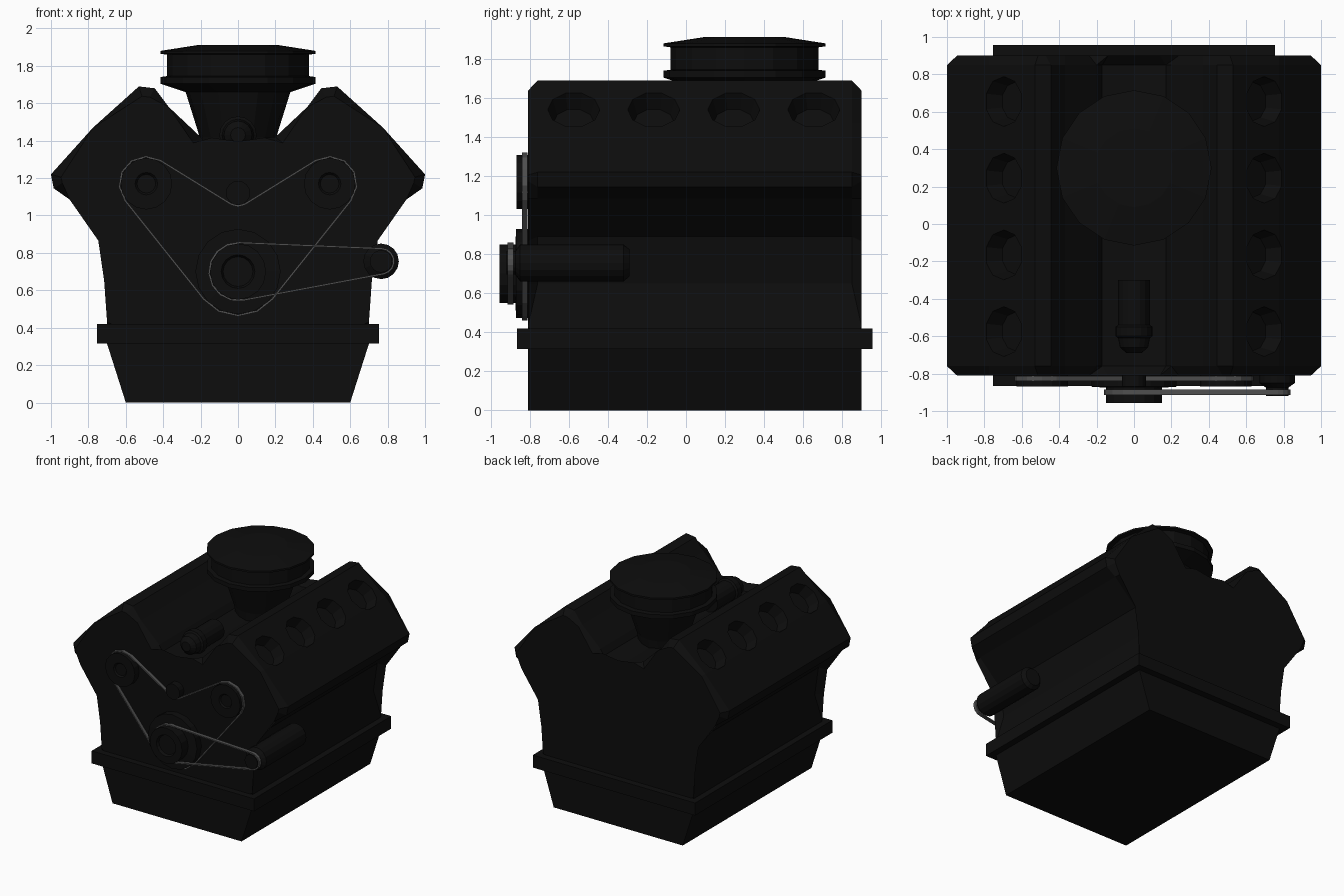
import bpy, bmesh
from math import radians, cos, sin, pi
from mathutils import Matrix, Vector

if "Cube" in bpy.data.objects:
    bpy.data.objects.remove(bpy.data.objects["Cube"])


def material(name, v):
    m = bpy.data.materials.new(name)
    m.diffuse_color = (v, v, v, 1)
    m.use_nodes = True
    m.node_tree.nodes["Principled BSDF"].inputs["Base Color"].default_value = m.diffuse_color
    return m


METAL = material("dark_metal", 0.004)
RUBBER = material("belt_rubber", 0.08)


def finish(name, bm, mat=METAL):
    bmesh.ops.recalc_face_normals(bm, faces=bm.faces)
    me = bpy.data.meshes.new(name)
    bm.to_mesh(me)
    bm.free()
    ob = bpy.data.objects.new(name, me)
    bpy.context.collection.objects.link(ob)
    me.materials.append(mat)
    return ob


def extrude_half(name, half, y0, y1, rim=0.0):
    """Mirror a right-hand (x, z) outline and extrude it along y, chamfering both end rims."""
    pts = half + [(-x, z) for x, z in reversed(half) if x > 0]
    bm = bmesh.new()
    rings = [[bm.verts.new((x, y, z)) for x, z in pts] for y in (y0, y1)]
    caps = [bm.faces.new(r) for r in rings]
    n = len(pts)
    for i in range(n):
        j = (i + 1) % n
        bm.faces.new((rings[0][i], rings[0][j], rings[1][j], rings[1][i]))
    if rim:
        edges = [e for f in caps for e in f.edges]
        bmesh.ops.bevel(bm, geom=edges, offset=rim, segments=1, affect='EDGES')
    return finish(name, bm)


def lathe(name, profile, origin, axis, sides=16):
    """Closed solid of revolution from (radius, height) points along an axis."""
    rot = Vector(axis).to_track_quat('Z', 'Y').to_matrix().to_4x4()
    m = Matrix.Translation(origin) @ rot
    bm = bmesh.new()
    rings = []
    for r, h in profile:
        rings.append([bm.verts.new(m @ Vector((r * cos(2 * pi * k / sides),
                                              r * sin(2 * pi * k / sides), h)))
                      for k in range(sides)])
    for a, b in zip(rings, rings[1:]):
        for k in range(sides):
            l = (k + 1) % sides
            bm.faces.new((a[k], a[l], b[l], b[k]))
    bm.faces.new(rings[0])
    bm.faces.new(rings[-1])
    return finish(name, bm)


def belt(name, arcs, y0, y1):
    """Ribbon following arcs given as (x, z, radius, start angle, end angle, steps)."""
    pts = []
    for x, z, r, a0, a1, steps in arcs:
        for i in range(steps + 1):
            a = radians(a0 + (a1 - a0) * i / steps)
            pts.append((x + r * cos(a), z + r * sin(a)))
    bm = bmesh.new()
    a, b = [[bm.verts.new((x, y, z)) for x, z in pts] for y in (y0, y1)]
    for i in range(len(pts)):
        j = (i + 1) % len(pts)
        bm.faces.new((a[i], a[j], b[j], b[i]))
    ob = finish(name, bm, RUBBER)
    s = ob.modifiers.new("thickness", 'SOLIDIFY')
    s.thickness, s.offset = 0.01, 0


# Oil pan and its flange
extrude_half("oil_pan", [(0.6, 0), (0.705, 0.33)], -0.81, 0.90)
extrude_half("pan_flange", [(0.755, 0.315), (0.755, 0.42)], -0.865, 0.957)

# V-shaped block with both cylinder heads
block = extrude_half("engine_block", [
    (0.71, 0.36), (0.70, 0.43), (0.665, 0.65), (0.70, 0.89), (0.90, 1.085),
    (0.985, 1.145), (1.0, 1.22), (0.775, 1.47), (0.53, 1.69), (0.445, 1.68),
    (0.37, 1.58), (0.2, 1.42), (0.17, 1.37), (0, 1.345)], -0.81, 0.90, 0.05)

# Plug wells sunk into the heads
for side in (-1, 1):
    for i in range(4):
        c = lathe("plug_well_cutter", [(0.105, -0.1), (0.135, 0), (0.135, 0.1)],
                  (side * 0.70, -0.575 + 0.41 * i, 1.545), (side, 0, 1.06), 10)
        c.hide_render = True
        c.hide_viewport = True
        b = block.modifiers.new("plug_well", 'BOOLEAN')
        b.operation, b.solver, b.object = 'DIFFERENCE', 'EXACT', c

# Intake funnel with the round air cleaner on top
lathe("intake_funnel", [(0.19, 1.33), (0.205, 1.42), (0.28, 1.66), (0.40, 1.705)],
      (0, 0.30, 0), (0, 0, 1))
lathe("air_cleaner", [(0.28, 1.66), (0.415, 1.705), (0.415, 1.74), (0.38, 1.745),
                      (0.38, 1.86), (0.415, 1.865), (0.415, 1.88), (0.21, 1.912)],
      (0, 0.30, 0), (0, 0, 1))

# Small motor lying in the valley
FRONT = (0, -1, 0)
lathe("valley_motor", [(0.085, 0.30), (0.085, 0.54), (0.1, 0.55), (0.1, 0.60),
                       (0.085, 0.61), (0.075, 0.66), (0.04, 0.69)], (0, 0, 1.43), FRONT)

# Pulleys on the front face
for side, label in ((-1, "left"), (1, "right")):
    lathe(label + "_cam_pulley", [(0.138, 0.80), (0.138, 0.868), (0.06, 0.868), (0.05, 0.855)],
          (side * 0.49, 0, 1.17), FRONT)
lathe("idler_pulley", [(0.065, 0.80), (0.065, 0.868)], (0, 0, 1.12), FRONT)
lathe("crank_pulley", [(0.228, 0.80), (0.228, 0.87), (0.15, 0.875), (0.15, 0.957),
                       (0.09, 0.957), (0.08, 0.935)], (0, 0, 0.70), FRONT)

# Alternator on the right side
lathe("alternator", [(0.07, 0.29), (0.095, 0.32), (0.095, 0.85), (0.06, 0.875),
                     (0.06, 0.92)], (0.765, 0, 0.755), FRONT)

# Timing belt and accessory belt
belt("timing_belt", [(0.49, 1.17, 0.145, -38.6, 121, 5), (0, 1.12, 0.07, 301, 239, 2),
                     (-0.49, 1.17, 0.145, 59, 218.6, 5), (0, 0.70, 0.235, 218.6, 321.4, 4)],
     -0.84, -0.812)
belt("accessory_belt", [(0, 0.70, 0.155, 87.4, 280.8, 8),
                        (0.765, 0.755, 0.068, -79.2, 87.4, 7)], -0.915, -0.885)
